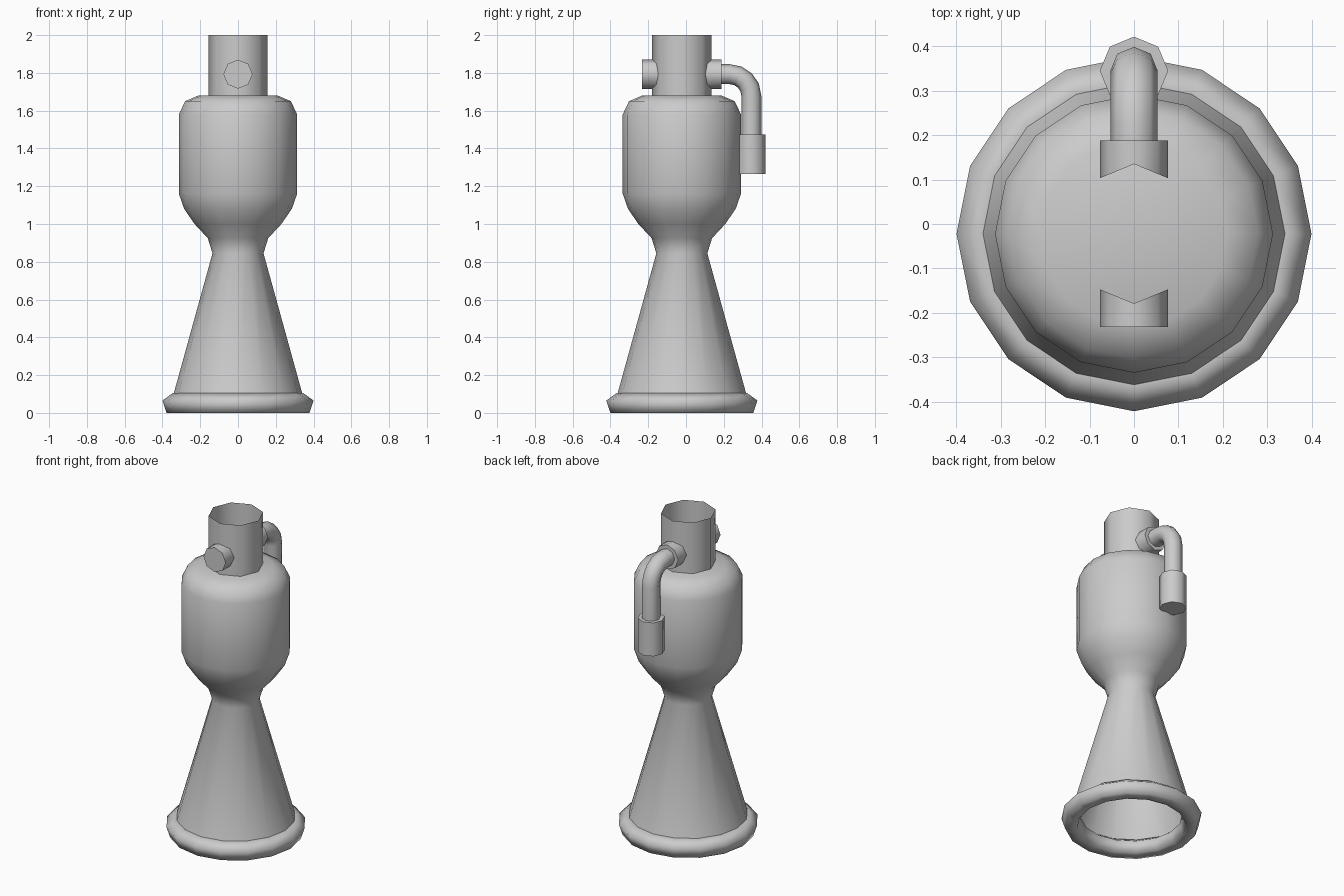
import bpy, math
from math import cos, sin, pi

cube = bpy.data.objects.get("Cube")
if cube:
    bpy.data.objects.remove(cube, do_unlink=True)

AXIS_Y = -0.022          # centre line of the engine body
PORT_Z = 1.793           # height of the side ports
PIPE_Y = 0.346           # centre line of the hanging pipe
WALL = 0.157             # neck tube radius

metal = bpy.data.materials.new("grey metal")
metal.use_nodes = True
colour = (0.6, 0.6, 0.6, 1)
metal.diffuse_color = colour
metal.node_tree.nodes["Principled BSDF"].inputs["Base Color"].default_value = colour


def add_mesh(name, verts, faces, location):
    mesh = bpy.data.meshes.new(name)
    mesh.from_pydata(verts, [], faces)
    mesh.materials.append(metal)
    obj = bpy.data.objects.new(name, mesh)
    obj.location = location
    bpy.context.collection.objects.link(obj)
    bpy.ops.object.select_all(action='DESELECT')
    obj.select_set(True)
    bpy.context.view_layer.objects.active = obj
    bpy.ops.object.mode_set(mode='EDIT')
    bpy.ops.mesh.select_all(action='SELECT')
    bpy.ops.mesh.normals_make_consistent(inside=False)
    bpy.ops.object.mode_set(mode='OBJECT')
    bpy.ops.object.shade_smooth_by_angle(angle=math.radians(75))
    return obj


def skin(name, rings, location, cap_start=False, cap_end=False, closed=False):
    """Join rings of points with quads, optionally capping or looping the ends."""
    n, count = len(rings[0]), len(rings)
    verts = [p for ring in rings for p in ring]
    faces = []
    for i in range(count if closed else count - 1):
        a, b = i * n, (i + 1) % count * n
        faces += [(a + j, a + (j + 1) % n, b + (j + 1) % n, b + j) for j in range(n)]
    if cap_start:
        faces.append(tuple(range(n)))
    if cap_end:
        faces.append(tuple(range((count - 1) * n, count * n)))
    return add_mesh(name, verts, faces, location)


def lathe(name, profile, sides, y=AXIS_Y, **options):
    """Turn (radius, height) points around a vertical axis."""
    angles = [2 * pi * j / sides for j in range(sides)]
    rings = [[(r * cos(a), r * sin(a), z) for a in angles] for r, z in profile]
    return skin(name, rings, (0, y, 0), **options)


# Flared nozzle, throat and combustion chamber, open at the bottom
lathe("nozzle_and_chamber",
      [(0.341, 0.1), (0.135, 0.845), (0.16, 0.925), (0.23, 1.0), (0.285, 1.08),
       (0.313, 1.16), (0.313, 1.58), (0.28, 1.65), (0.21, 1.68)],
      16, cap_end=True)

# Five-sided ring around the nozzle mouth
ring_r = 0.0586
lathe("nozzle_rim",
      [(0.344 + ring_r * cos(a), 0.0474 + ring_r * sin(a))
       for a in (pi / 2 + 2 * pi * k / 5 for k in range(5))],
      16, closed=True)

# Open neck tube on top
lathe("neck_tube", [(WALL, 1.68), (WALL, 2.0)], 8)

# Short ports, with the inner end fitted to the neck wall
for side, name in ((-1, "front_port"), (1, "back_port")):
    inner, outer = [], []
    for j in range(8):
        x, z = 0.077 * sin(pi * j / 4), 0.077 * cos(pi * j / 4)
        inner.append((x, side * (WALL - abs(x) * math.tan(pi / 8)), z))
        outer.append((x, side * 0.21, z))
    skin(name, [inner, outer], (0, AXIS_Y, PORT_Z), cap_end=True)

# Pipe leaving the back port and bending down
bend, radius = 0.115, 0.053
path = [(0.18, PORT_Z, 0)]
path += [(PIPE_Y - bend + bend * sin(t), PORT_Z - bend + bend * cos(t), t)
         for t in (pi / 2 * k / 4 for k in range(5))]
path.append((PIPE_Y, 1.45, pi / 2))
rings = []
for y, z, t in path:
    ring = []
    for j in range(8):
        u, v = radius * sin(pi * j / 4), radius * cos(pi * j / 4)
        ring.append((u, y + v * sin(t), z + v * cos(t)))
    rings.append(ring)
skin("bent_pipe", rings, (0, 0, 0))

# Collar at the lower end of the pipe
lathe("pipe_collar", [(0.077, 1.265), (0.077, 1.475)], 8, y=0.345,
      cap_start=True, cap_end=True)
